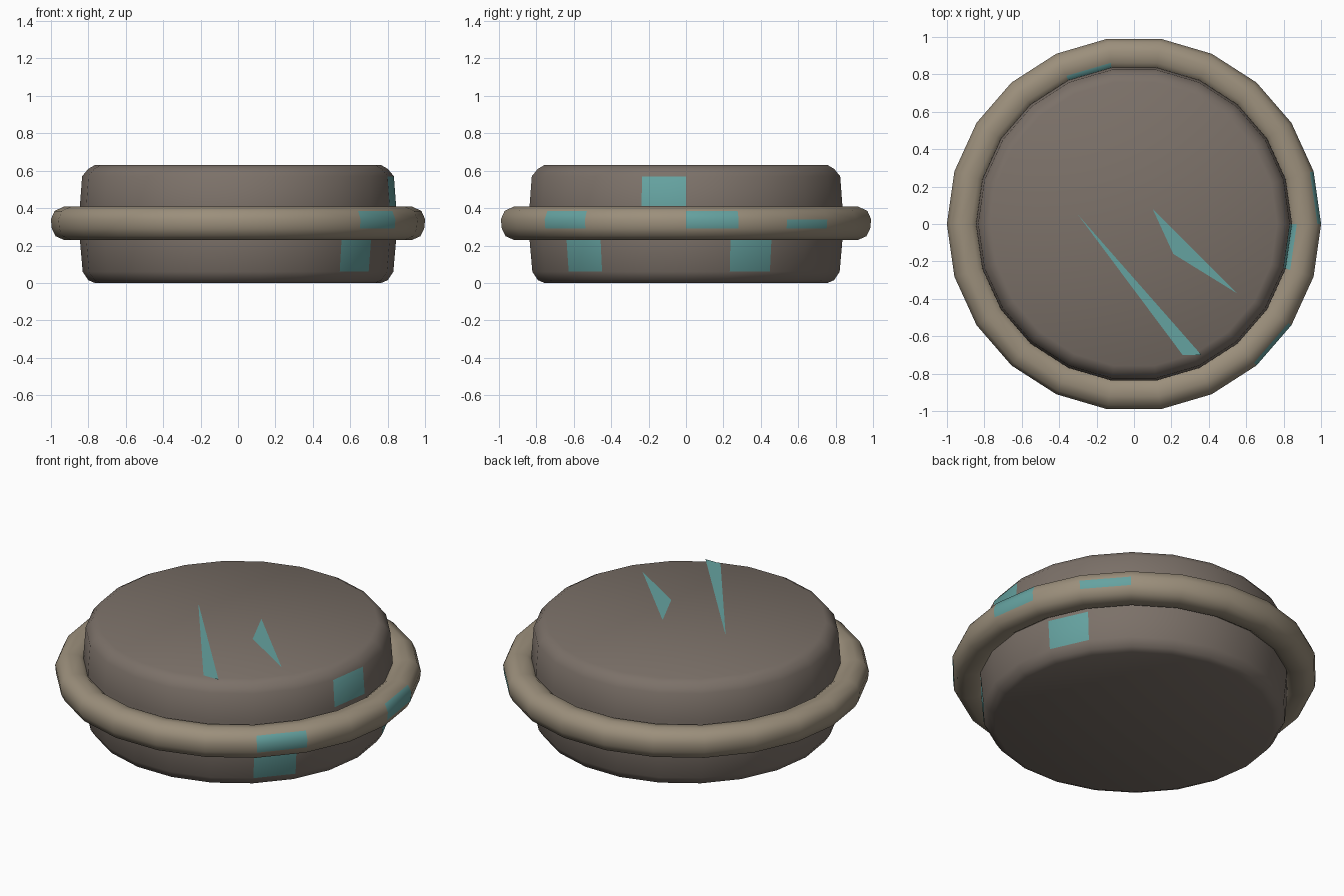
import bpy, bmesh, math

if "Cube" in bpy.data.objects:
    bpy.data.objects.remove(bpy.data.objects["Cube"])

SEG = 22


def material(name, rgb):
    m = bpy.data.materials.new(name)
    m.diffuse_color = (*rgb, 1)
    m.use_nodes = True
    m.node_tree.nodes["Principled BSDF"].inputs["Base Color"].default_value = m.diffuse_color
    return m


BODY = material("dull_brown", (0.20, 0.165, 0.14))
RIM = material("tan_brown", (0.33, 0.275, 0.20))
TEAL = material("teal", (0.13, 0.36, 0.35))


def finish(name, bm, mats, angle=60):
    bmesh.ops.recalc_face_normals(bm, faces=bm.faces)
    me = bpy.data.meshes.new(name)
    bm.to_mesh(me)
    bm.free()
    for m in mats:
        me.materials.append(m)
    ob = bpy.data.objects.new(name, me)
    bpy.context.collection.objects.link(ob)
    bpy.ops.object.select_all(action='DESELECT')
    ob.select_set(True)
    bpy.context.view_layer.objects.active = ob
    bpy.ops.object.shade_smooth_by_angle(angle=math.radians(angle))
    return ob


def lathe(name, profile, closed, mat, patches):
    """Spin an (r, z) profile; patches = (profile step, angle in degrees) tinted teal."""
    bm = bmesh.new()
    rings = [[bm.verts.new((r * math.cos(a), r * math.sin(a), z))
              for a in (2 * math.pi * i / SEG for i in range(SEG))] for r, z in profile]
    n = len(profile)
    tinted = {(k, int((d % 360) / 360 * SEG)) for k, d in patches}
    for k in range(n if closed else n - 1):
        lo, hi = rings[k], rings[(k + 1) % n]
        for i in range(SEG):
            j = (i + 1) % SEG
            f = bm.faces.new((lo[i], lo[j], hi[j], hi[i]))
            f.material_index = int((k, i) in tinted)
    if not closed:
        bm.faces.new(rings[0][::-1])
        bm.faces.new(rings[-1])
    return finish(name, bm, (mat, TEAL))


# Round body with softened top and bottom edges
lathe("drum_body",
      [(0.765, 0), (0.80, 0.015), (0.83, 0.06), (0.845, 0.23), (0.845, 0.41),
       (0.833, 0.57), (0.80, 0.61), (0.765, 0.63)],
      False, BODY, [(4, -9), (2, -40), (2, 22)])

# Rounded band around the middle
lathe("rim_band",
      [(0.83, 0.37), (0.87, 0.40), (0.93, 0.408), (0.98, 0.385), (1.0, 0.34),
       (0.995, 0.29), (0.975, 0.25), (0.93, 0.23), (0.87, 0.235), (0.83, 0.26)],
      True, RIM, [(3, -45), (4, -45), (4, 5), (3, 5), (4, 40), (0, 112), (0, -5)])

# Thin teal streaks lying on the top face
bm = bmesh.new()
for pts in ([(-0.30, 0.05), (0.26, -0.70), (0.36, -0.70)],
            [(0.10, 0.08), (0.21, -0.16), (0.55, -0.37), (0.36, -0.18)]):
    bm.faces.new([bm.verts.new((x, y, 0.632)) for x, y in pts])
finish("top_streaks", bm, (TEAL,))
